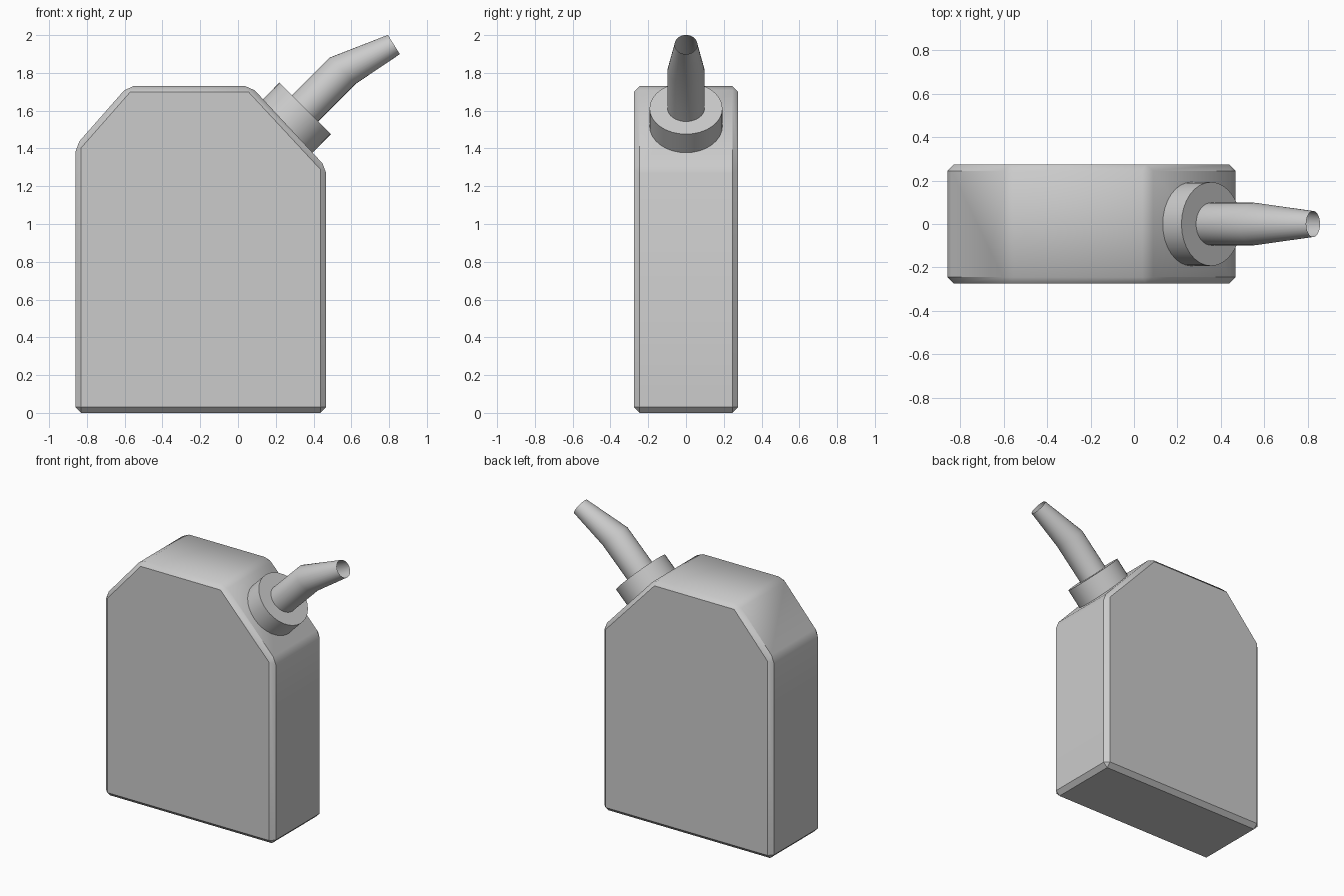
import bpy, bmesh, math
from mathutils import Vector

if "Cube" in bpy.data.objects:
    bpy.data.objects.remove(bpy.data.objects["Cube"])


def finish(name, bm):
    bmesh.ops.recalc_face_normals(bm, faces=bm.faces[:])
    me = bpy.data.meshes.new(name)
    bm.to_mesh(me)
    bm.free()
    for p in me.polygons:
        p.use_smooth = True
    me.set_sharp_from_angle(angle=math.radians(35))
    ob = bpy.data.objects.new(name, me)
    bpy.context.collection.objects.link(ob)
    return ob


# Container: side profile extruded in y, all edges chamfered
profile = [(-0.86, 0), (0.467, 0), (0.467, 1.30), (0.068, 1.73),
           (-0.583, 1.73), (-0.86, 1.415)]
bm = bmesh.new()
face = bm.faces.new([bm.verts.new((x, -0.275, z)) for x, z in profile])
ext = bmesh.ops.extrude_face_region(bm, geom=[face])
bmesh.ops.translate(bm, vec=(0, 0.55, 0),
                    verts=[v for v in ext["geom"] if isinstance(v, bmesh.types.BMVert)])
bmesh.ops.recalc_face_normals(bm, faces=bm.faces[:])
bmesh.ops.bevel(bm, geom=bm.edges[:], offset=0.03, segments=1,
                profile=0.5, affect='EDGES')
finish("container", bm)

# Cap and bent spout: rings (centre x, centre z, radius, axis angle from x)
SIDES = 32
rings = [(0.25, 1.505, 0.193, 45), (0.355, 1.612, 0.193, 45),
         (0.355, 1.612, 0.098, 45), (0.555, 1.812, 0.098, 45),
         (0.825, 1.95, 0.06, 32)]
bm = bmesh.new()
loops = []
for x, z, r, deg in rings:
    a = math.radians(deg)
    up = Vector((-math.sin(a), 0, math.cos(a)))
    side = Vector((0, 1, 0))
    loops.append([bm.verts.new(Vector((x, 0, z)) + r * (up * math.cos(t) + side * math.sin(t)))
                  for t in (2 * math.pi * i / SIDES for i in range(SIDES))])
for lo, hi in zip(loops, loops[1:]):
    for i in range(SIDES):
        j = (i + 1) % SIDES
        bm.faces.new((lo[i], lo[j], hi[j], hi[i]))
bm.faces.new(loops[0])  # cap base is closed, spout tip stays open
finish("cap_and_spout", bm)
